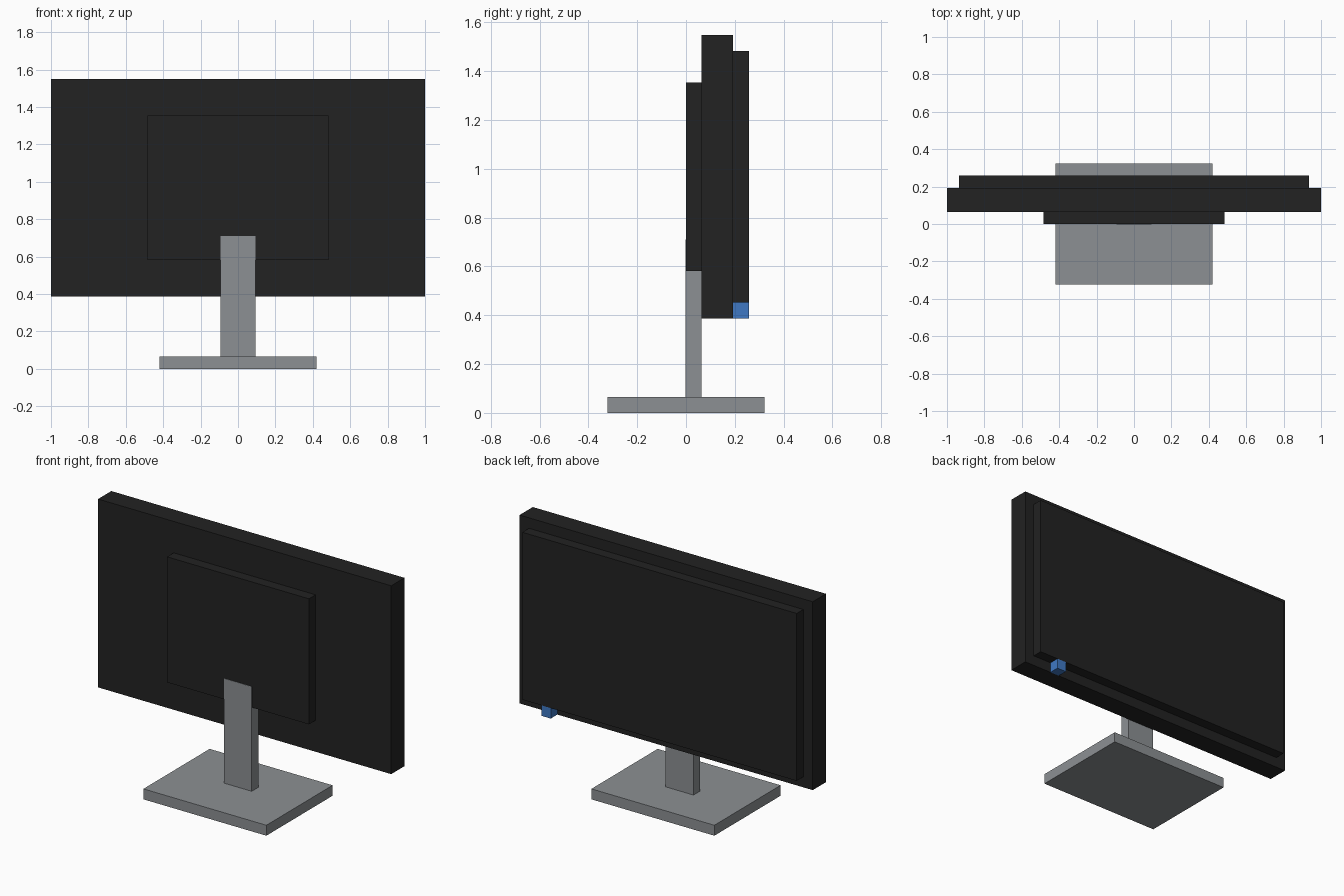
import bpy
import bmesh

cube = bpy.data.objects.get("Cube")
if cube:
    bpy.data.objects.remove(cube, do_unlink=True)

U = 2 / 31  # block unit: the panel is 31 units wide


def material(name, rgb):
    mat = bpy.data.materials.new(name)
    mat.use_nodes = True
    colour = (*rgb, 1.0)
    mat.diffuse_color = colour
    mat.node_tree.nodes["Principled BSDF"].inputs["Base Color"].default_value = colour
    return mat


def block(name, x, y, z, mat):
    """Box spanning the given (min, max) ranges, in block units."""
    spans = (x, y, z)
    bm = bmesh.new()
    bmesh.ops.create_cube(bm, size=1)
    for v in bm.verts:
        v.co = [U * (lo if c < 0 else hi) for c, (lo, hi) in zip(v.co, spans)]
    mesh = bpy.data.meshes.new(name)
    bm.to_mesh(mesh)
    bm.free()
    mesh.materials.append(mat)
    obj = bpy.data.objects.new(name, mesh)
    bpy.context.collection.objects.link(obj)
    return obj


black = material("black plastic", (0.016, 0.016, 0.016))
grey = material("grey metal", (0.262, 0.279, 0.292))
blue = material("blue button", (0.05, 0.19, 0.55))

# Stand; the stem sits a hair proud of the rear housing
block("base", (-6.5, 6.5), (-5, 5), (0, 1), grey)
block("stem", (-1.47, 1.47), (-0.03, 0.97), (1, 11), grey)

# Display: housing, main panel and raised screen
block("rear_housing", (-7.5, 7.5), (0, 1), (9, 21), black)
block("panel", (-15.5, 15.5), (1, 3), (6, 24), black)
block("screen", (-14.5, 14.5), (3, 4), (7, 23), black)

# Power button under the screen
block("power_button", (11.5, 12.5), (3, 4), (6, 7), blue)
